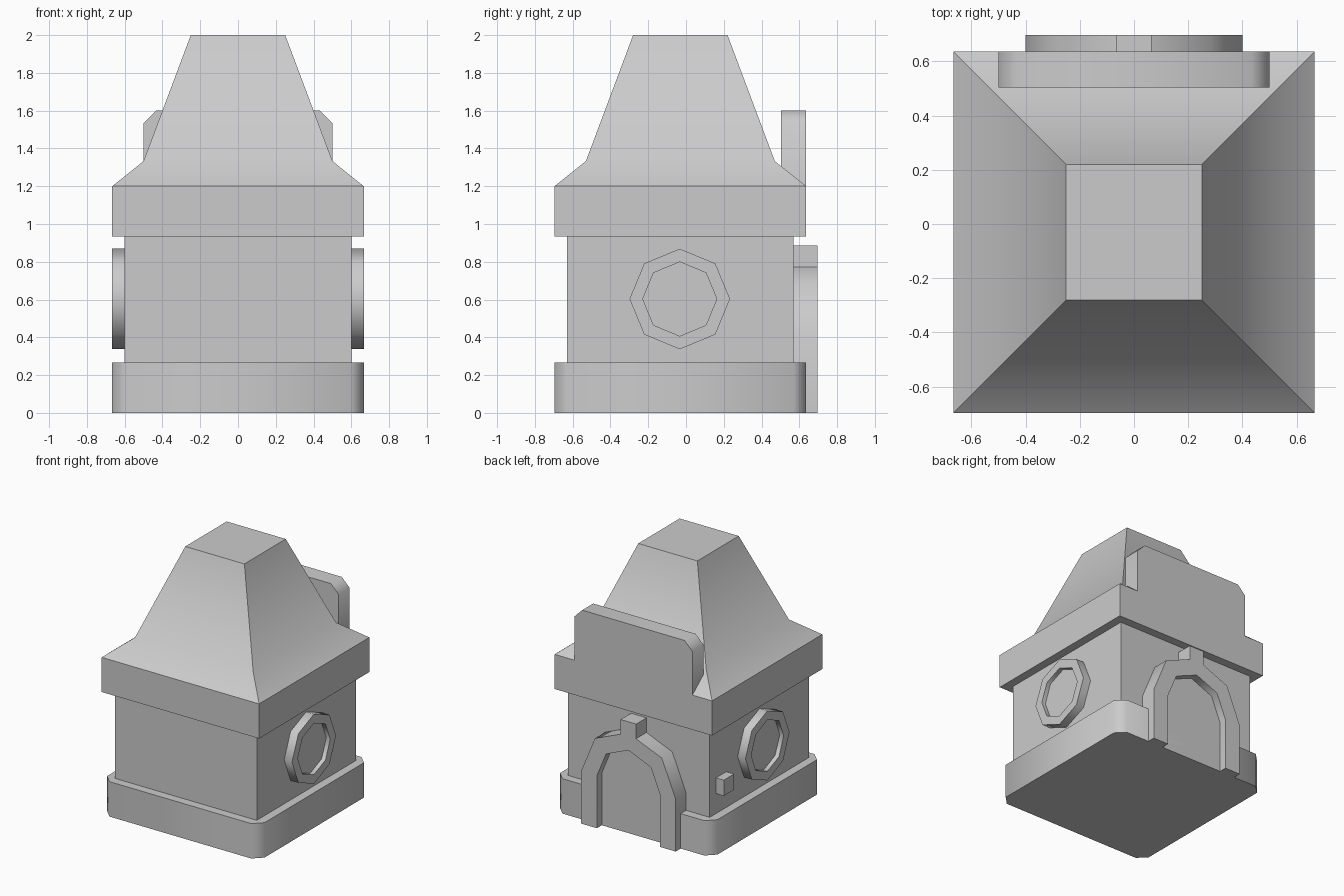
import bpy, bmesh, math
from mathutils import Vector

if "Cube" in bpy.data.objects:
    bpy.data.objects.remove(bpy.data.objects["Cube"])

CY = -0.03      # centre of the house body in y
BACK = 0.636    # back plane shared by plinth, door and gable


def finish(name, bm, smooth=None):
    bmesh.ops.recalc_face_normals(bm, faces=bm.faces)
    me = bpy.data.meshes.new(name)
    bm.to_mesh(me)
    bm.free()
    ob = bpy.data.objects.new(name, me)
    bpy.context.collection.objects.link(ob)
    if smooth:
        bpy.ops.object.select_all(action='DESELECT')
        ob.select_set(True)
        bpy.context.view_layer.objects.active = ob
        bpy.ops.object.shade_smooth_by_angle(angle=math.radians(smooth))
    return ob


def prism(name, pts, offset, smooth=None):
    """Extrude a flat polygon by an offset vector."""
    bm = bmesh.new()
    face = bm.faces.new([bm.verts.new(p) for p in pts])
    ext = bmesh.ops.extrude_face_region(bm, geom=[face])['geom']
    bmesh.ops.translate(bm, vec=offset, verts=[v for v in ext if isinstance(v, bmesh.types.BMVert)])
    return finish(name, bm, smooth)


def box(name, x0, x1, y0, y1, z0, z1):
    return prism(name, [(x0, y0, z0), (x1, y0, z0), (x1, y1, z0), (x0, y1, z0)], (0, 0, z1 - z0))


def square_stack(name, levels, smooth):
    """Stack of square rings given as (half width, z)."""
    bm = bmesh.new()
    rings = [[bm.verts.new((sx * h, CY + sy * h, z))
              for sx, sy in ((-1, -1), (1, -1), (1, 1), (-1, 1))] for h, z in levels]
    for a, b in zip(rings, rings[1:]):
        for i in range(4):
            j = (i + 1) % 4
            bm.faces.new((a[i], a[j], b[j], b[i]))
    bm.faces.new(rings[0])
    bm.faces.new(rings[-1])
    return finish(name, bm, smooth)


def mirrored(half):
    """Complete a right-hand outline, skipping doubles on the axis."""
    return half + [(-x, z) for x, z in reversed(half) if x > 1e-6]


# Walls and chamfered plinth
box("walls", -0.6, 0.6, CY - 0.6, CY + 0.6, 0.1, 1.0)
h, c = 0.666, 0.066
corners = [(h - c, -h), (h, c - h), (h, h - c), (h - c, h),
           (c - h, h), (-h, h - c), (-h, c - h), (c - h, -h)]
prism("plinth", [(x, y + CY, 0) for x, y in corners], (0, 0, 0.267), 50)

# Cornice and flared roof in one piece
square_stack("roof", [(0.666, 0.935), (0.666, 1.2), (0.5, 1.333), (0.25, 2.0)], 40)

# Back gable sign board with clipped corners
gable = mirrored([(0.5, 1.1), (0.5, 1.533), (0.433, 1.6)])
prism("back_gable", [(x, 0.503, z) for x, z in gable], (0, BACK - 0.503, 0), 50)

# Door arch with keystone, and the door inside it
s = math.sqrt(0.5)
r, q, zc = 0.4, 0.267, 0.4
inner = [(q, 0), (q, zc), (q * s, zc + q * s), (0, zc + q)]
outer = [(r, 0), (r, zc), (r * s, zc + r * s), (0.065, 0.773), (0.065, 0.885)]
left = [(-x, z) for x, z in inner[:3]]
arch = mirrored(outer) + left + inner[::-1]
prism("door_arch", [(x, 0.56, z) for x, z in arch], (0, 0.136, 0), 50)
door = mirrored(inner)
prism("door", [(x, 0.5, z) for x, z in door], (0, BACK - 0.5, 0))

# Octagonal windows on both sides: frame ring and recessed pane
for side, label in ((1, "right"), (-1, "left")):
    def octagon(rad, x):
        return [Vector((side * x, CY - 0.003 + rad * math.sin(i * math.pi / 4),
                        0.603 + rad * math.cos(i * math.pi / 4))) for i in range(8)]
    bm = bmesh.new()
    loops = [[bm.verts.new(p) for p in octagon(rad, x)]
             for rad, x in ((0.266, 0.59), (0.266, 0.666), (0.196, 0.666), (0.196, 0.59))]
    for k in range(4):
        a, b = loops[k], loops[(k + 1) % 4]
        for i in range(8):
            j = (i + 1) % 8
            bm.faces.new((a[i], a[j], b[j], b[i]))
    finish(label + "_window_frame", bm, 50)
    prism(label + "_window_pane", octagon(0.196, 0.59), (side * 0.043, 0, 0))

# Small block on the left wall
box("wall_block", -0.666, -0.59, 0.37, 0.495, 0.42, 0.54)
